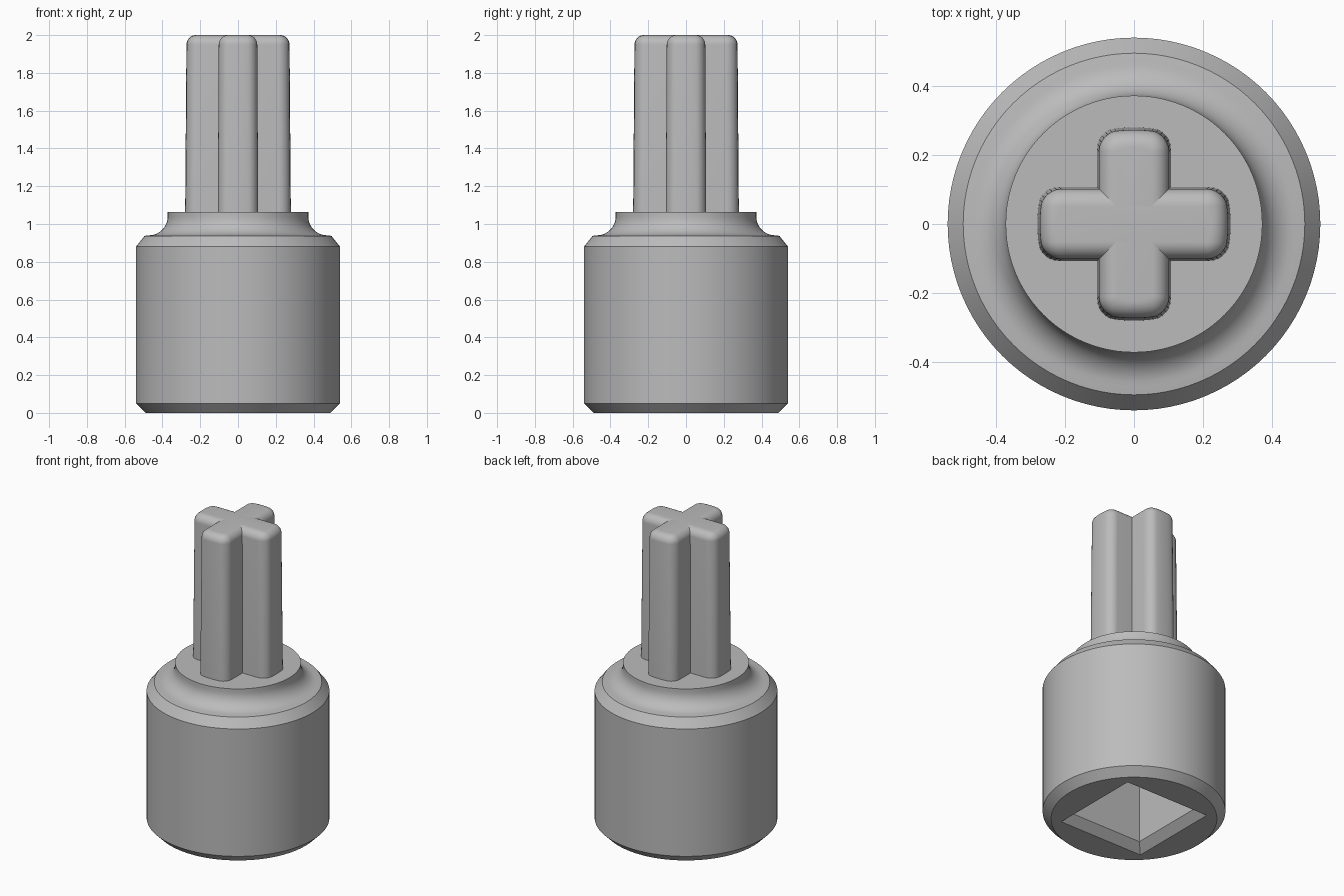
import bpy, bmesh
from math import sin, cos, pi, radians

cube = bpy.data.objects.get("Cube")
if cube:
    bpy.data.objects.remove(cube)

grey = bpy.data.materials.new("plain grey")
grey.use_nodes = True
grey.diffuse_color = (0.5, 0.5, 0.5, 1)
grey.node_tree.nodes["Principled BSDF"].inputs["Base Color"].default_value = (0.5, 0.5, 0.5, 1)


def loft(name, rings):
    """Join equal-sized rings of points into a closed solid."""
    bm = bmesh.new()
    loops = [[bm.verts.new(p) for p in ring] for ring in rings]
    n = len(loops[0])
    for a, b in zip(loops, loops[1:]):
        for i in range(n):
            j = (i + 1) % n
            bm.faces.new((a[i], a[j], b[j], b[i]))
    bm.faces.new(loops[0][::-1])
    bm.faces.new(loops[-1])
    bmesh.ops.recalc_face_normals(bm, faces=bm.faces)
    mesh = bpy.data.meshes.new(name)
    bm.to_mesh(mesh)
    bm.free()
    mesh.materials.append(grey)
    obj = bpy.data.objects.new(name, mesh)
    bpy.context.collection.objects.link(obj)
    return obj


def smooth(obj, angle):
    bpy.ops.object.select_all(action='DESELECT')
    obj.select_set(True)
    bpy.context.view_layer.objects.active = obj
    bpy.ops.object.shade_smooth_by_angle(angle=radians(angle))


def circle(r, z, n=96):
    return [(r * cos(2 * pi * i / n), r * sin(2 * pi * i / n), z) for i in range(n)]


def square(h, z):
    return [(h, h, z), (-h, h, z), (-h, -h, z), (h, -h, z)]


# Round body with chamfers and a hollow fillet under the collar
profile = [(0.49, 0), (0.54, 0.05), (0.54, 0.88), (0.495, 0.937)]
for i in range(11):
    a = pi / 2 * i / 10
    profile.append((0.472 - 0.1 * sin(a), 1.04 - 0.1 * cos(a)))
profile.append((0.372, 1.063))
body = loft("body", [circle(r, z) for r, z in profile])

# Square socket with a lead-in chamfer, cut from below
cutter = loft("socket_cutter", [square(0.355, -0.05), square(0.255, 0.05), square(0.255, 0.75)])
cutter.hide_render = True
cutter.hide_viewport = True
cut = body.modifiers.new("socket", 'BOOLEAN')
cut.operation = 'DIFFERENCE'
cut.solver = 'EXACT'
cut.object = cutter
bpy.context.view_layer.objects.active = body
body.select_set(True)
bpy.ops.object.modifier_apply(modifier="socket")
bpy.data.objects.remove(cutter)
smooth(body, 25)


# Cross shaft: two tapered bars with rounded edges and bulging ends
def bar_ring(length, width, inset, z, turned):
    lx, wy, r = length - inset, width - inset, max(0.05 - inset, 0.002)
    points = []
    for q, (sx, sy) in enumerate([(1, 1), (-1, 1), (-1, -1), (1, -1)]):
        for i in range(7):
            a = pi / 2 * (q + i / 6)
            x = sx * (lx - r) + r * cos(a)
            y = sy * (wy - r) + r * sin(a)
            points.append((x - sx * 0.012 * (y / wy) ** 2, y, z))
        if q % 2 == 1:   # bulge between the corners of each end
            continue
    # extra points along both ends
    span = [-0.6, -0.3, 0, 0.3, 0.6]
    def end(sx):
        flat = wy - r
        return [(sx * (lx - 0.012 * (t * flat / wy) ** 2), sx * t * flat, z) for t in span]
    points = points[:14] + end(-1)[:] + points[14:] + end(1)
    return [(-y, x, z) for x, y, z in points] if turned else points


for name, turned in (("shaft_bar_across", False), ("shaft_bar_deep", True)):
    rings = [bar_ring(0.28, 0.107, 0, 1.04, turned)]
    for i in range(9):
        a = pi / 2 * i / 8
        rings.append(bar_ring(0.273, 0.102, 0.05 * (1 - cos(a)), 1.95 + 0.05 * sin(a), turned))
    smooth(loft(name, rings), 35)
